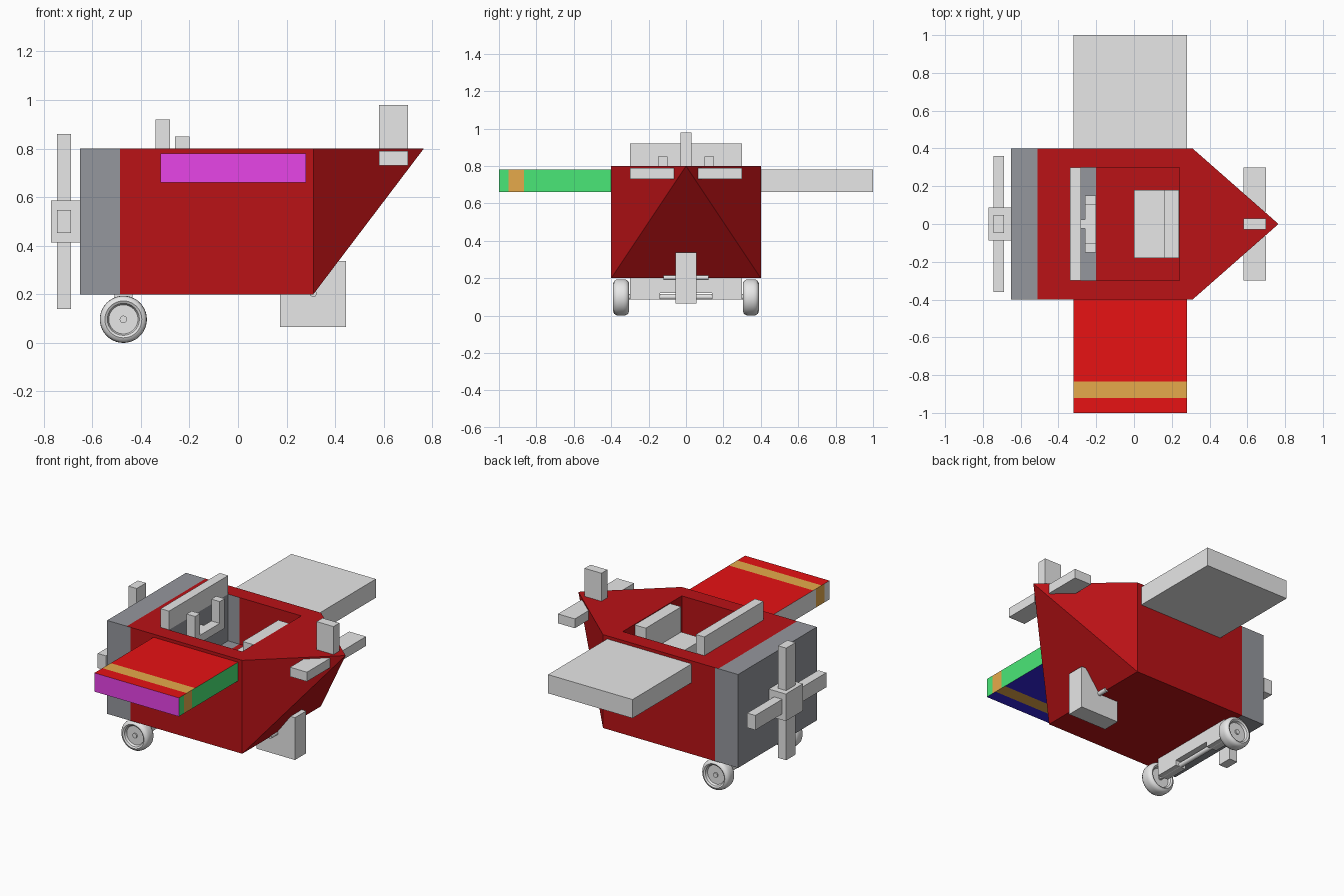
import bpy, bmesh, math
from mathutils import Vector

if "Cube" in bpy.data.objects:
    bpy.data.objects.remove(bpy.data.objects["Cube"])


def mat(name, r, g, b):
    m = bpy.data.materials.new(name)
    m.diffuse_color = (r, g, b, 1)
    m.use_nodes = True
    m.node_tree.nodes["Principled BSDF"].inputs["Base Color"].default_value = m.diffuse_color
    return m


GREY = mat("light grey", 0.8, 0.8, 0.8)
BODY = mat("dark red", 0.49, 0.006, 0.008)
NOSE = mat("slate grey", 0.30, 0.31, 0.34)
RED = mat("bright red", 0.8, 0.006, 0.007)
GOLD = mat("ochre", 0.79, 0.40, 0.07)
GREEN = mat("green", 0.07, 0.82, 0.19)
PINK = mat("magenta", 0.8, 0.058, 0.8)
BLUE = mat("blue", 0.035, 0.018, 0.75)


def finish(name, bm, mats):
    bmesh.ops.recalc_face_normals(bm, faces=bm.faces)
    me = bpy.data.meshes.new(name)
    bm.to_mesh(me)
    bm.free()
    for m in mats:
        me.materials.append(m)
    ob = bpy.data.objects.new(name, me)
    bpy.context.collection.objects.link(ob)
    return ob


def add_box(bm, x0, x1, y0, y1, z0, z1):
    vs = bmesh.ops.create_cube(bm, size=1)["verts"]
    for v in vs:
        v.co = Vector((x1 if v.co.x > 0 else x0,
                       y1 if v.co.y > 0 else y0,
                       z1 if v.co.z > 0 else z0))


def boxes(name, *dims, mats=(GREY,)):
    bm = bmesh.new()
    for d in dims:
        add_box(bm, *d)
    return finish(name, bm, mats)


def cut(bm, axis, pos):
    co, no = Vector((0, 0, 0)), Vector((0, 0, 0))
    co[axis], no[axis] = pos, 1
    bmesh.ops.bisect_plane(bm, geom=bm.verts[:] + bm.edges[:] + bm.faces[:],
                           plane_co=co, plane_no=no)


def lathe(name, profile, y, x, z, segs=40):
    # revolve (radius, offset) points about an axis along y
    bm = bmesh.new()
    vs = [bm.verts.new((x + r, y + o, z)) for r, o in profile]
    es = [bm.edges.new(p) for p in zip(vs, vs[1:])]
    bmesh.ops.spin(bm, geom=vs + es, cent=(x, y, z), axis=(0, 1, 0),
                   angle=2 * math.pi, steps=segs)
    bmesh.ops.remove_doubles(bm, verts=bm.verts, dist=1e-5)
    ob = finish(name, bm, [GREY])
    bpy.ops.object.select_all(action='DESELECT')
    ob.select_set(True)
    bpy.context.view_layer.objects.active = ob
    bpy.ops.object.shade_smooth_by_angle(angle=math.radians(35))
    return ob


# Fuselage: box body tapering to a point at the top of the tail
bm = bmesh.new()
add_box(bm, -0.65, 0.31, -0.4, 0.4, 0.2, 0.8)
end = next(f for f in bm.faces if f.calc_center_median().x > 0.3)
bmesh.ops.poke(bm, faces=[end])
for v in bm.verts:
    if abs(v.co.y) < 0.01:
        v.co = Vector((0.765, 0, 0.8))
body = finish("fuselage", bm, [BODY, NOSE])

# Cockpit opening
cutter = boxes("cockpit_cutter", (-0.28, 0.24, -0.3, 0.3, 0.5, 1.0), mats=())
cutter.hide_render = True
mod = body.modifiers.new("cockpit", 'BOOLEAN')
mod.operation, mod.object, mod.solver = 'DIFFERENCE', cutter, 'EXACT'
bpy.context.view_layer.objects.active = body
body.select_set(True)
bpy.ops.object.modifier_apply(modifier="cockpit")
bpy.data.objects.remove(cutter)

# Grey nose band and grey front of the cockpit
bm = bmesh.new()
bm.from_mesh(body.data)
for p in (-0.51, -0.485, -0.2):
    cut(bm, 0, p)
for f in bm.faces:
    c = f.calc_center_median()
    nose = c.x < (-0.51 if f.normal.z > 0.9 else -0.485)
    inside = -0.29 < c.x < -0.2 and abs(c.y) < 0.31 and 0.25 < c.z < 0.79
    f.material_index = 1 if nose or inside else 0
bm.to_mesh(body.data)
bm.free()

# Wings: one plain, one painted by face direction with a tip stripe
boxes("left_wing", (-0.32, 0.28, 0.4, 1.0, 0.66, 0.78))
bm = bmesh.new()
add_box(bm, -0.32, 0.28, -1.0, -0.4, 0.66, 0.78)
for p in (-0.95, -0.92, -0.865, -0.835):
    cut(bm, 1, p)
bm.normal_update()
for f in bm.faces:
    n, y = f.normal, f.calc_center_median().y
    lo, hi = (-0.92, -0.835) if abs(n.z) > 0.9 else (-0.95, -0.865)
    if abs(n.y) > 0.9:
        f.material_index = 4
    elif lo < y < hi:
        f.material_index = 2
    elif abs(n.z) > 0.9:
        f.material_index = 1 if n.z > 0 else 5
    else:
        f.material_index = 3 if n.x > 0 else 0
finish("right_wing", bm, [GREY, RED, GOLD, GREEN, PINK, BLUE])

# Tail surfaces
boxes("tail_fin", (0.58, 0.70, -0.03, 0.03, 0.8, 0.98))
boxes("tail_planes", *[(0.58, 0.70, min(a, b), max(a, b), 0.73, 0.79)
                       for a, b in ((0.065, 0.3), (-0.065, -0.3))])

# Cockpit fittings
boxes("windshield", (-0.34, -0.28, -0.3, 0.3, 0.8, 0.92))
boxes("seat", (0.0, 0.16, -0.18, 0.18, 0.5, 0.635),
      (0.16, 0.238, -0.18, 0.18, 0.5, 0.797))
boxes("control_yoke", (-0.26, -0.2, -0.15, 0.15, 0.66, 0.71),
      (-0.26, -0.2, -0.15, -0.1, 0.71, 0.85),
      (-0.26, -0.2, 0.1, 0.15, 0.71, 0.85),
      (-0.28, -0.26, -0.025, 0.025, 0.66, 0.71))

# Propeller
boxes("propeller_hub", (-0.77, -0.65, -0.087, 0.087, 0.413, 0.587))
boxes("propeller_blades", (-0.745, -0.687, -0.047, 0.047, 0.14, 0.86),
      (-0.745, -0.687, -0.36, 0.36, 0.453, 0.547))

# Tail skid with its pivot pin
boxes("tail_skid", (0.172, 0.445, -0.057, 0.057, 0.065, 0.337))
lathe("skid_pin", [(0, -0.12), (0.014, -0.12), (0.014, 0.12), (0, 0.12)],
      0, 0.31, 0.203, 16)

# Landing gear: notched bracket, axle and two wheels
boxes("gear_bracket", (-0.508, -0.435, -0.3, 0.3, 0.12, 0.2),
      (-0.508, -0.435, -0.3, -0.14, 0.087, 0.12),
      (-0.508, -0.435, 0.14, 0.3, 0.087, 0.12))
lathe("axle", [(0, -0.34), (0.015, -0.34), (0.015, 0.34), (0, 0.34)],
      0, -0.472, 0.1, 16)
half = [(0, 0.03), (0.015, 0.03), (0.015, 0.022), (0.06, 0.022), (0.066, 0.036),
        (0.076, 0.042), (0.088, 0.037), (0.095, 0.026), (0.097, 0.012)]
wheel = half + [(r, -o) for r, o in reversed(half)]
for side, y in (("left", 0.347), ("right", -0.347)):
    lathe(side + "_wheel", wheel, y, -0.472, 0.097)
